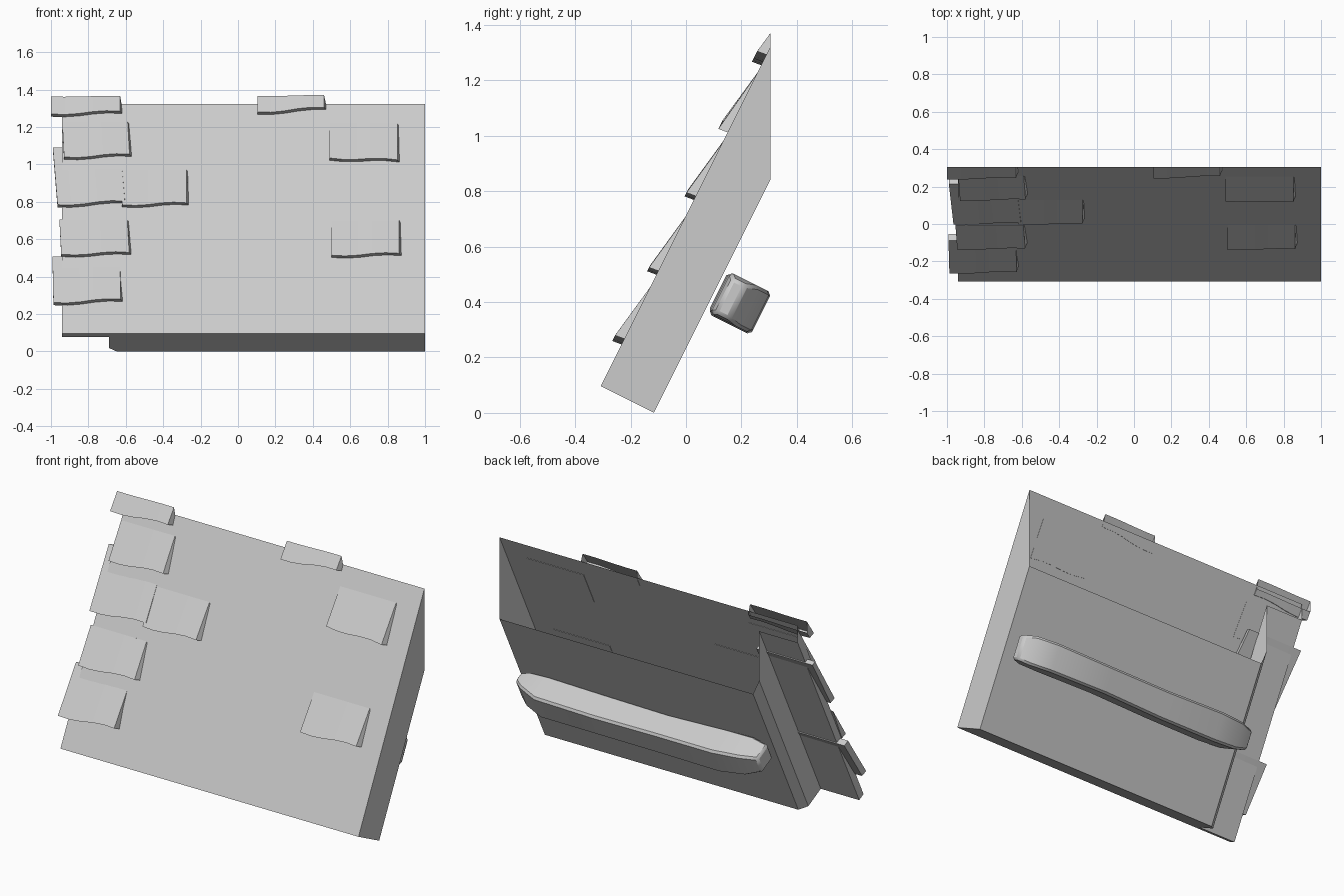
import bpy, bmesh, math
from mathutils import Vector

cube = bpy.data.objects.get("Cube")
if cube:
    bpy.data.objects.remove(cube)

# Single stone-grey material
grey = bpy.data.materials.new("plain grey")
grey.use_nodes = True
grey.diffuse_color = (0.6, 0.6, 0.6, 1)
grey.node_tree.nodes["Principled BSDF"].inputs["Base Color"].default_value = (0.6, 0.6, 0.6, 1)

# Roof frame: UP runs up the slope, DEEP runs into the roof from its front plane
UP = Vector((0, 0.447, 0.894))
DEEP = Vector((0, 0.894, -0.447))
EAVE = Vector((0, -0.308, 0.097))
RIDGE_Y = 0.305


def roof(x, s, d):
    return EAVE + Vector((x, 0, 0)) + UP * s + DEEP * d


def loft(name, rings, cut=False):
    """Skin closed rings of points, cap the ends, optionally cut at the ridge."""
    bm = bmesh.new()
    loops = [[bm.verts.new(p) for p in ring] for ring in rings]
    n = len(loops[0])
    for a, b in zip(loops, loops[1:]):
        for i in range(n):
            j = (i + 1) % n
            bm.faces.new((a[i], a[j], b[j], b[i]))
    bm.faces.new(loops[0])
    bm.faces.new(loops[-1])
    bmesh.ops.recalc_face_normals(bm, faces=bm.faces)
    if cut:
        bmesh.ops.bisect_plane(bm, geom=bm.verts[:] + bm.edges[:] + bm.faces[:],
                               plane_co=(0, RIDGE_Y, 0), plane_no=(0, 1, 0),
                               clear_outer=True)
    mesh = bpy.data.meshes.new(name)
    bm.to_mesh(mesh)
    bm.free()
    mesh.materials.append(grey)
    obj = bpy.data.objects.new(name, mesh)
    bpy.context.collection.objects.link(obj)
    return obj


# Roof body: thick block with a thin side lip, left open at the ridge
section = [(1, 0), (1, 0.215), (-0.65, 0.215), (-0.69, 0.175),
           (-0.69, 0.045), (-0.94, 0.045), (-0.94, 0)]
loft("roof_body", [[roof(x, s, d) for x, d in section] for s in (0, 1.9)], cut=True)


# Shingles: tilted slabs that sink into the roof towards their top
def shingle(name, x0, x1, z_left, z_right, length, skew=0.0, hanging=False):
    lift, slope, thick = 0.035, 0.155, 0.04
    rings = []
    for i in range(6):
        t = i / 5
        x = x0 + (x1 - x0) * t
        z = z_left + (z_right - z_left) * t - 0.006 * math.sin(2 * math.pi * t)
        s0 = (z - EAVE.z - 0.016) / UP.z
        s1 = (z_left - EAVE.z - 0.016) / UP.z + length
        top = lift - slope * length
        floor = -0.05 if hanging else -0.002
        low0, low1 = max(lift - thick, floor), max(top - thick, floor)
        lean = 0.012 * t
        rings.append([roof(x + skew, s0, -lift), roof(x, s1, -top),
                      roof(x + lean * 0.5, s1, -low1),
                      roof(x + skew + lean, s0 + 0.004, -low0)])
    loft(name, rings, cut=True)


shingles = [
    (-1.0, -0.63, 1.27, 1.285, 0.32, 0.0, True),
    (-0.94, -0.59, 1.04, 1.055, 0.23, 0.01, False),
    (-0.99, -0.63, 0.785, 0.805, 0.37, 0.025, True),
    (-0.62, -0.275, 0.785, 0.795, 0.225, 0.0, False),
    (-0.955, -0.592, 0.52, 0.53, 0.225, 0.01, False),
    (-0.992, -0.632, 0.262, 0.28, 0.30, 0.005, True),
    (0.105, 0.46, 1.28, 1.305, 0.32, 0.0, False),
    (0.488, 0.852, 1.035, 1.025, 0.225, 0.0, False),
    (0.5, 0.862, 0.515, 0.525, 0.225, 0.0, False),
]
for k, row in enumerate(shingles):
    shingle(f"shingle_{k + 1}", *row)

# Rough support beam behind the roof: x, low/high along the slope, low/high in depth
beam_sections = [
    (0.96, -0.07, 0.07, -0.065, -0.01),
    (0.90, -0.08, 0.085, -0.08, 0.035),
    (0.78, -0.08, 0.085, -0.085, 0.08),
    (0.40, -0.075, 0.08, -0.08, 0.085),
    (0.00, -0.085, 0.078, -0.075, 0.08),
    (-0.38, -0.085, 0.085, -0.085, 0.085),
    (-0.54, -0.075, 0.08, -0.09, 0.065),
    (-0.64, -0.05, 0.06, -0.08, 0.03),
]
center = Vector((0, 0.195, 0.395))
rings = [[center + Vector((x, 0, 0)) + UP * u + DEEP * d
          for u, d in ((u0, d0), (u1, d0), (u1, d1), (u0, d1))]
         for x, u0, u1, d0, d1 in beam_sections]
beam = loft("support_beam", rings)
bevel = beam.modifiers.new("worn_edges", "BEVEL")
bevel.width = 0.012
bevel.segments = 1
bevel.limit_method = "ANGLE"
bevel.angle_limit = math.radians(45)
bpy.ops.object.select_all(action="DESELECT")
beam.select_set(True)
bpy.context.view_layer.objects.active = beam
bpy.ops.object.shade_smooth_by_angle(angle=math.radians(40))
